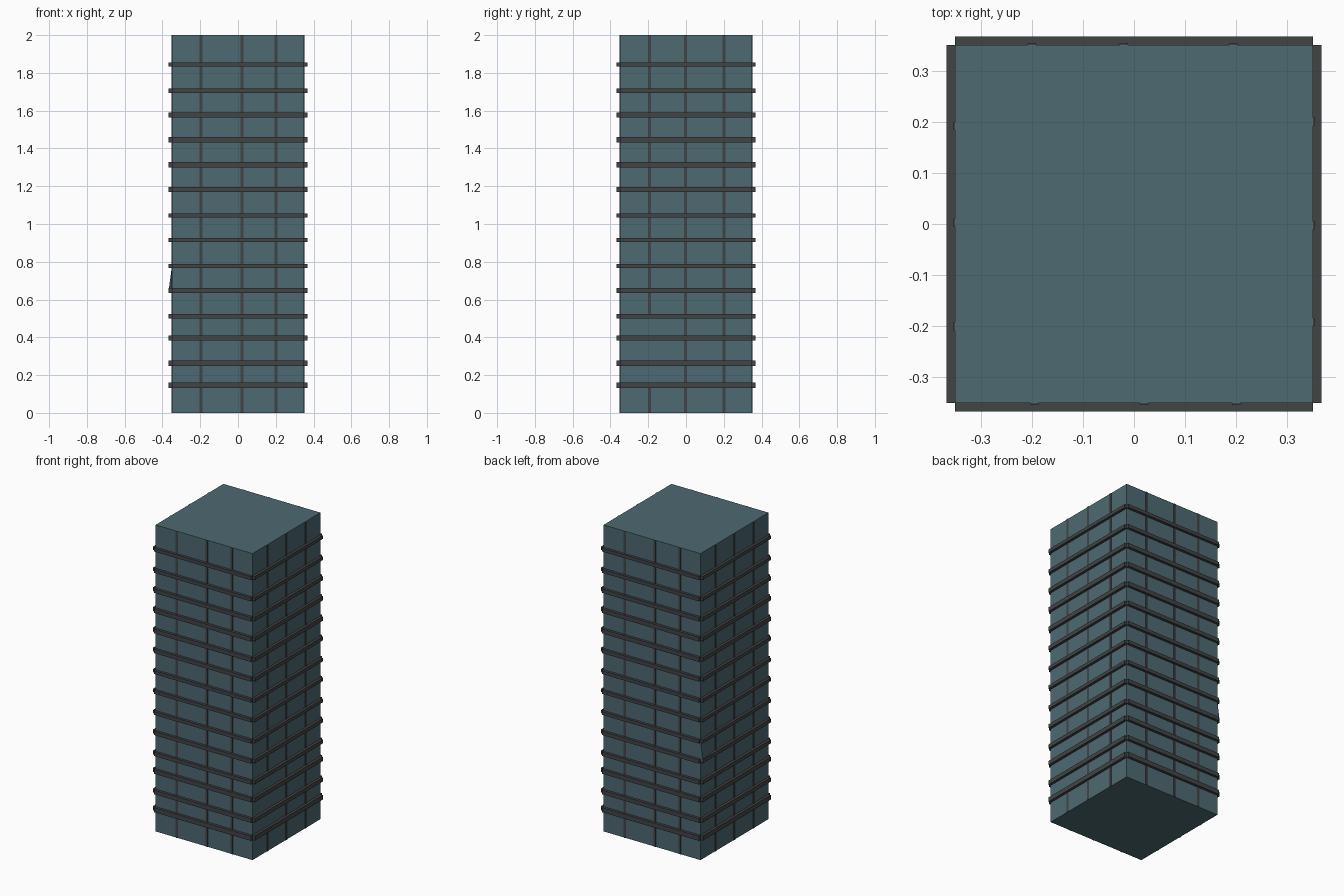
import bpy, bmesh
from math import pi
from mathutils import Matrix

if "Cube" in bpy.data.objects:
    bpy.data.objects.remove(bpy.data.objects["Cube"])

W = 0.35      # half width of the tower
BAND = 0.367  # outer reach of the floor ledges
RIB = 0.353   # outer reach of the thin mullions


def material(name, rgb):
    m = bpy.data.materials.new(name)
    m.diffuse_color = (*rgb, 1)
    m.use_nodes = True
    m.node_tree.nodes["Principled BSDF"].inputs["Base Color"].default_value = m.diffuse_color
    return m


glass = material("teal_glass", (0.073, 0.144, 0.165))
dark = material("dark_trim", (0.055, 0.058, 0.060))


def add_box(bm, lo, hi, turn=0):
    size = [b - a for a, b in zip(lo, hi)]
    mid = [(a + b) / 2 for a, b in zip(lo, hi)]
    m = (Matrix.Rotation(turn, 4, 'Z') @ Matrix.Translation(mid)
         @ Matrix.Diagonal((*size, 1)))
    bmesh.ops.create_cube(bm, size=1, matrix=m)


def finish(bm, name, mat):
    bmesh.ops.recalc_face_normals(bm, faces=bm.faces[:])
    me = bpy.data.meshes.new(name)
    bm.to_mesh(me)
    bm.free()
    me.materials.append(mat)
    ob = bpy.data.objects.new(name, me)
    bpy.context.collection.objects.link(ob)


# Main block
bm = bmesh.new()
add_box(bm, (-W, -W, 0), (W, W, 2))
finish(bm, "tower_body", glass)

# Floor ledges: centre height and thickness
ledges = [(0.147, 0.03), (0.263, 0.027), (0.397, 0.028), (0.511, 0.025),
          (0.648, 0.025), (0.778, 0.022), (0.916, 0.022), (1.045, 0.022),
          (1.183, 0.025), (1.313, 0.028), (1.446, 0.028), (1.576, 0.026),
          (1.706, 0.023), (1.844, 0.022)]

# Mullion positions on the front and right; the back and left are half-turned copies
front_right = [(-0.195, 0.02, 0.20), (-0.192, -0.003, 0.20)]
sides = ["front", "right", "back", "left"]

for i, side in enumerate(sides):
    turn = i * pi / 2
    bm = bmesh.new()
    for z, t in ledges:
        add_box(bm, (-W, -BAND, z - t / 2), (W, -W + 0.002, z + t / 2), turn)
    finish(bm, side + "_ledges", dark)

    bm = bmesh.new()
    for u in front_right[i % 2]:
        spans = [(0, 2)]
        # One mullion on the right side has a gap low down
        if side == "right" and u < -0.1:
            spans = [(0, 0.147), (0.511, 2)]
        for a, b in spans:
            add_box(bm, (u - 0.008, -RIB, a), (u + 0.008, -W + 0.002, b), turn)
    finish(bm, side + "_mullions", dark)

# Small bent sliver by the back left corner
bm = bmesh.new()
pts = [(-BAND, W, 0.65), (-W, W, 0.65), (-W, W, 0.775), (-W, 0.22, 0.65)]
v = [bm.verts.new(p) for p in pts]
for f in ((0, 1, 2), (0, 2, 3), (0, 3, 1), (1, 3, 2)):
    bm.faces.new([v[k] for k in f])
finish(bm, "bent_sliver", glass)
